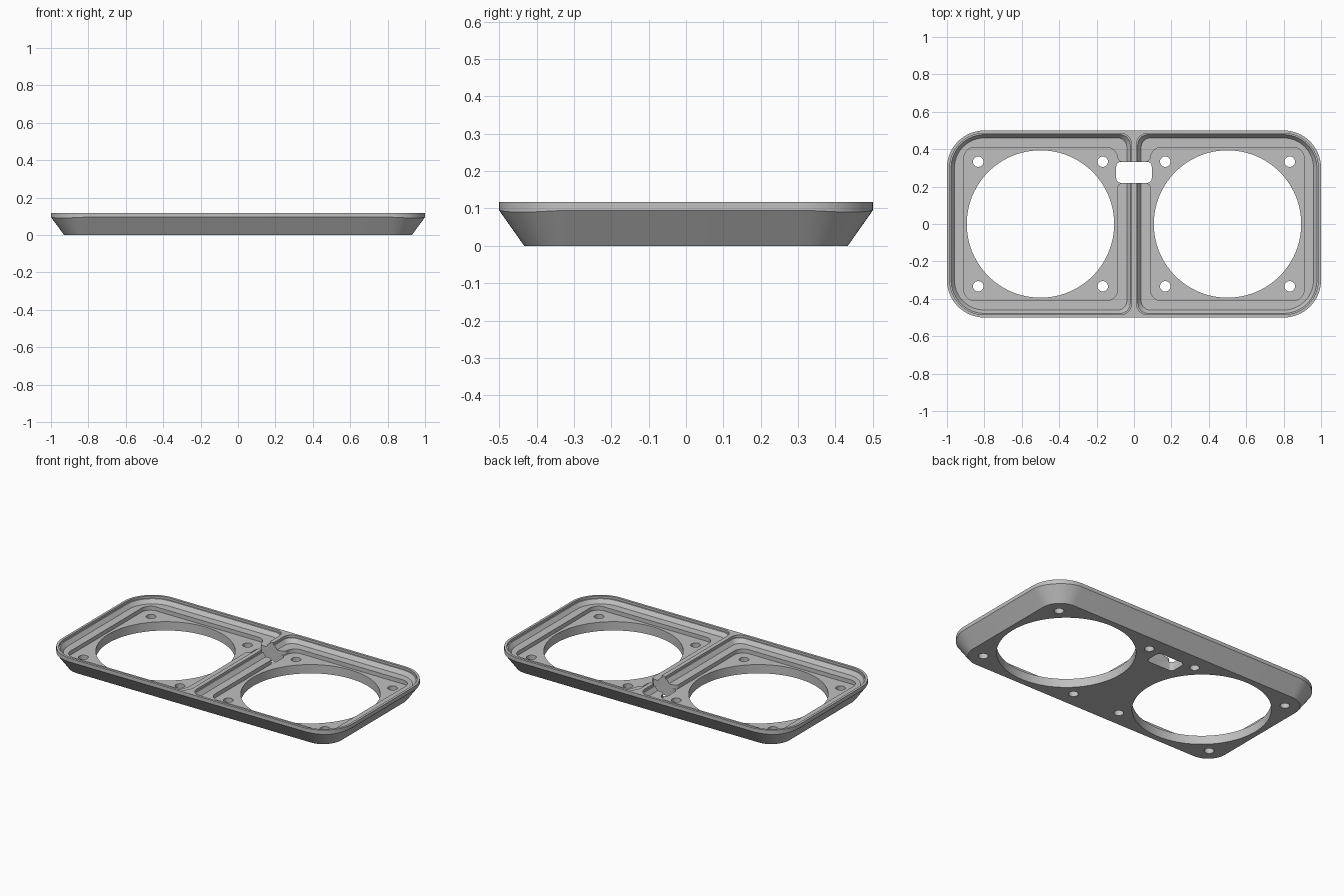
import bpy, bmesh, math

cube = bpy.data.objects.get("Cube")
if cube:
    bpy.data.objects.remove(cube, do_unlink=True)

HEIGHT = 0.118
LEDGE = 0.08
FLOOR = 0.055

grey = bpy.data.materials.new("mid_grey")
grey.use_nodes = True
grey.diffuse_color = (0.53, 0.53, 0.53, 1)
grey.node_tree.nodes["Principled BSDF"].inputs["Base Color"].default_value = grey.diffuse_color


def rounded(x0, x1, y0, y1, r0, r1, n=14):
    """Rounded rectangle outline; r0 at the x0 end, r1 at the x1 end."""
    corners = [(x1 - r1, y1 - r1, r1), (x0 + r0, y1 - r0, r0),
               (x0 + r0, y0 + r0, r0), (x1 - r1, y0 + r1, r1)]
    pts = []
    for q, (cx, cy, r) in enumerate(corners):
        for i in range(n + 1):
            a = (q + i / n) * math.pi / 2
            pts.append((cx + r * math.cos(a), cy + r * math.sin(a)))
    return pts


def circle(cx, cy, r, n):
    return [(cx + r * math.cos(2 * math.pi * i / n),
             cy + r * math.sin(2 * math.pi * i / n)) for i in range(n)]


def loft(name, layers):
    """Closed solid through stacked outlines of 3D points."""
    bm = bmesh.new()
    rings = [[bm.verts.new(p) for p in layer] for layer in layers]
    n = len(rings[0])
    for a, b in zip(rings, rings[1:]):
        for i in range(n):
            j = (i + 1) % n
            bm.faces.new((a[i], a[j], b[j], b[i]))
    bm.faces.new(rings[0][::-1])
    bm.faces.new(rings[-1])
    bmesh.ops.recalc_face_normals(bm, faces=bm.faces)
    mesh = bpy.data.meshes.new(name)
    bm.to_mesh(mesh)
    bm.free()
    mesh.materials.append(grey)
    obj = bpy.data.objects.new(name, mesh)
    bpy.context.collection.objects.link(obj)
    return obj


def flat(pts, z):
    return [(x, y, z) for x, y in pts]


def prism(name, pts, z0=-0.1, z1=0.3):
    return loft(name, [flat(pts, z0), flat(pts, z1)])


# Outer shell: tapered skirt under a straight rim, edge dipping at the corners
base = rounded(-0.93, 0.93, -0.433, 0.433, 0.125, 0.125)
rim = rounded(-1, 1, -0.5, 0.5, 0.2, 0.2)
skirt_top = []
for x, y in rim:
    u, v = max(0, abs(x) - 0.8) / 0.2, max(0, abs(y) - 0.3) / 0.2
    skirt_top.append((x, y, 0.095 - 0.005 * (2 * u * v) ** 2))
tray = loft("twin_ring_tray", [flat(base, 0), skirt_top, flat(rim, HEIGHT)])

cutters = []

# Stepped pockets: inset, height, outer corner radius, inner corner radius
steps = [(0.09, FLOOR, 0.06, 0.06), (0.09, LEDGE, 0.06, 0.06),
         (0.04, LEDGE, 0.16, 0.05), (0.022, 0.104, 0.178, 0.055),
         (0.015, 0.104, 0.185, 0.06), (0.015, 0.2, 0.185, 0.06)]
for side in (-1, 1):
    layers = []
    for inset, z, r_out, r_in in steps:
        y = 0.5 - inset
        pts = rounded(inset - 0.002, 1 - inset, -y, y, r_in, r_out)
        layers.append([(side * px, py, z) for px, py in pts])
    cutters.append(loft("pocket_cutter", layers))

    # Large opening and four screw holes
    cutters.append(prism("opening_cutter", circle(side * 0.5, 0, 0.394, 96)))
    for dx in (-0.333, 0.333):
        for dy in (-0.333, 0.333):
            cutters.append(prism("screw_cutter", circle(side * 0.5 + dx, dy, 0.028, 24)))

# Window through the rib, and the flared notch above it
cutters.append(prism("window_cutter", rounded(-0.095, 0.095, 0.22, 0.332, 0.025, 0.025, 6)))
flare = [(0.06 + 0.03 * math.sin(a), 0.086 - 0.03 * math.cos(a))
         for a in (i * math.pi / 12 for i in range(7))] + [(0.095, 0.086)]
notch = []
for sx, sy in ((1, 1), (-1, 1), (-1, -1), (1, -1)):
    order = flare[::-1] if sx == sy else flare
    notch += [(sx * x, 0.276 + sy * y) for x, y in order]
cutters.append(prism("notch_cutter", notch, FLOOR + 0.0005))

# Apply the cuts
bpy.ops.object.select_all(action='DESELECT')
bpy.context.view_layer.objects.active = tray
tray.select_set(True)
for cutter in cutters:
    mod = tray.modifiers.new("cut", 'BOOLEAN')
    mod.operation = 'DIFFERENCE'
    mod.solver = 'EXACT'
    mod.object = cutter
    bpy.ops.object.modifier_apply(modifier=mod.name)
    bpy.data.objects.remove(cutter, do_unlink=True)

bpy.ops.object.shade_smooth_by_angle(angle=math.radians(25))
